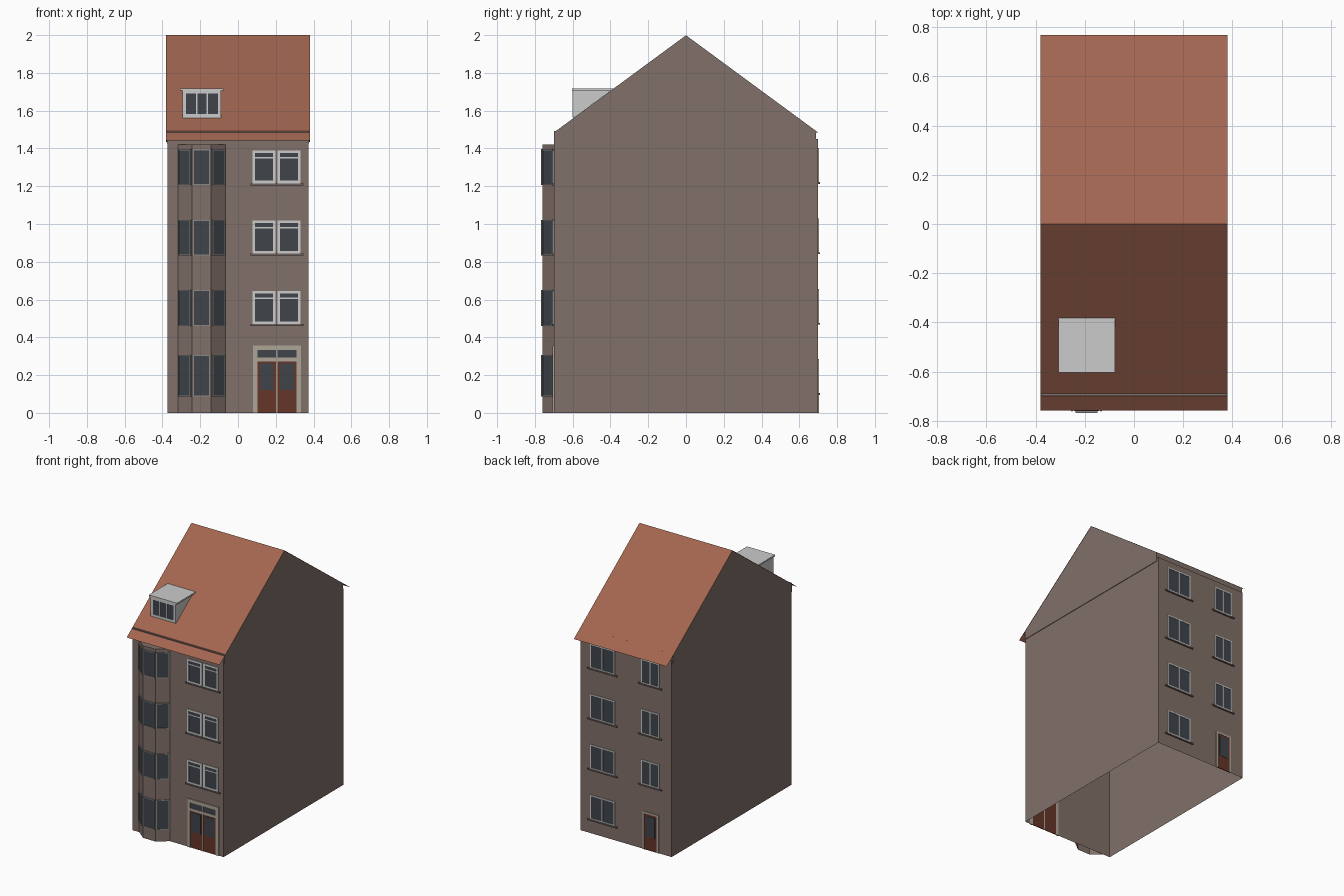
import bpy, bmesh, math
from mathutils import Matrix, Vector

if "Cube" in bpy.data.objects:
    bpy.data.objects.remove(bpy.data.objects["Cube"])


def material(name, rgb):
    m = bpy.data.materials.new(name)
    m.diffuse_color = (*rgb, 1)
    m.use_nodes = True
    m.node_tree.nodes["Principled BSDF"].inputs["Base Color"].default_value = m.diffuse_color
    return m


WALL = material("plaster", (0.22, 0.16, 0.14))
ROOF = material("roof_tile", (0.36, 0.13, 0.08))
GLASS = material("glass", (0.05, 0.06, 0.07))
WOOD = material("door_wood", (0.13, 0.035, 0.022))
STONE = material("door_surround", (0.42, 0.38, 0.31))
FRAME = material("window_frame", (0.55, 0.55, 0.54))
BAYFRAME = material("bay_frame", (0.25, 0.25, 0.25))
SILL = material("sill", (0.16, 0.13, 0.12))


def finish(name, bm, mat=None, recalc=True):
    if recalc:
        bmesh.ops.recalc_face_normals(bm, faces=bm.faces)
    me = bpy.data.meshes.new(name)
    bm.to_mesh(me)
    bm.free()
    ob = bpy.data.objects.new(name, me)
    bpy.context.collection.objects.link(ob)
    if mat:
        me.materials.append(mat)
    return ob


def boxes(name, specs, mat, mtx=Matrix()):
    """Boxes given as (x0, x1, y0, y1, z0, z1), joined in one object."""
    bm = bmesh.new()
    for x0, x1, y0, y1, z0, z1 in specs:
        m = Matrix.Translation(((x0 + x1) / 2, (y0 + y1) / 2, (z0 + z1) / 2)) \
            @ Matrix.Diagonal((x1 - x0, y1 - y0, z1 - z0, 1))
        bmesh.ops.create_cube(bm, size=1, matrix=mtx @ m)
    return finish(name, bm, mat)


def faces(name, polys, mat):
    bm = bmesh.new()
    for p in polys:
        bm.faces.new([bm.verts.new(v) for v in p])
    bmesh.ops.remove_doubles(bm, verts=bm.verts, dist=1e-5)
    return finish(name, bm, mat, recalc=False)


def window(name, mtx, u0, u1, z0, z1, panes=1, border=0.014, bar=0.008,
           transom=None, depth=0.005, frame=FRAME):
    """Framed glazing on a wall plane: local x along the wall, -y outwards."""
    boxes(name + "_glass", [(u0 + border / 2, u1 - border / 2, -depth * 0.5, 0.002,
                             z0 + border / 2, z1 - border / 2)], GLASS, mtx)
    bars = [(u0, u0 + border, z0, z1), (u1 - border, u1, z0, z1),
            (u0 + border, u1 - border, z0, z0 + border),
            (u0 + border, u1 - border, z1 - border, z1)]
    for i in range(1, panes):
        c = u0 + border + (u1 - u0 - 2 * border) * i / panes
        bars.append((c - bar / 2, c + bar / 2, z0 + border, z1 - border))
    if transom:
        bars.append((u0 + border, u1 - border, transom - bar / 2, transom + bar / 2))
    boxes(name + "_frame", [(a, b, -depth, 0.002, c, d) for a, b, c, d in bars], frame, mtx)


HX, HY, SLOPE = 0.373, 0.70, 0.737
FRONT = Matrix.Translation((0, -HY, 0))
BACK = Matrix.Translation((0, HY, 0)) @ Matrix.Rotation(math.pi, 4, 'Z')

# walls: shell open at the bottom
c = [(-HX, -HY), (HX, -HY), (HX, HY), (-HX, HY)]
faces("walls", [[(*c[i], 0), (*c[(i + 1) % 4], 0), (*c[(i + 1) % 4], 1.45), (*c[i], 1.45)]
                for i in range(4)], WALL)

# attic band just breaking through the front slope, and gable ends
boxes("attic_band", [(-0.377, 0.377, -0.698, 0.688, 1.425, 1.493)], WALL)
gz = 2 - SLOPE * HY
faces("gables", [[(0.378, -HY, gz), (0.378, HY, gz), (0.378, 0, 1.999)],
                 [(-0.378, HY, gz), (-0.378, -HY, gz), (-0.378, 0, 1.999)]], WALL)

# thin roof slopes with overhanging eaves
RX, YF, YB = 0.38, -0.757, 0.767
faces("roof", [[(-RX, YF, 2 + SLOPE * YF), (RX, YF, 2 + SLOPE * YF), (RX, 0, 2), (-RX, 0, 2)],
               [(RX, YB, 2 - SLOPE * YB), (-RX, YB, 2 - SLOPE * YB), (-RX, 0, 2), (RX, 0, 2)]], ROOF)

# dormer
dy, dz = -0.595, 1.707
tri = [(dy, 2 + SLOPE * dy), (dy, dz), ((dz - 2) / SLOPE, dz)]
bm = bmesh.new()
f = bm.faces.new([bm.verts.new((-0.293, y, z)) for y, z in tri])
ext = bmesh.ops.extrude_face_region(bm, geom=[f])["geom"]
bmesh.ops.translate(bm, vec=(0.203, 0, 0), verts=[v for v in ext if isinstance(v, bmesh.types.BMVert)])
finish("dormer_body", bm, FRAME)
boxes("dormer_roof", [(-0.307, -0.077, -0.603, -0.375, dz, 1.718)], None)
window("dormer_window", Matrix.Translation((0, dy, 0)), -0.293, -0.09, 1.566, dz, 3, 0.017)

# bay: three facets and a flat top
bay = [(-0.318, -HY), (-0.243, -0.76), (-0.143, -0.76), (-0.066, -HY)]
faces("bay", [[(*a, 0), (*b, 0), (*b, 1.42), (*a, 1.42)] for a, b in zip(bay, bay[1:])]
      + [[(*p, 1.42) for p in bay]], WALL)
for k, (a, b) in enumerate(zip(bay, bay[1:])):
    d = Vector(b) - Vector(a)
    m = Matrix.Translation((*a, 0)) @ Matrix.Rotation(math.atan2(d.y, d.x), 4, 'Z')
    for n, (z0, z1) in enumerate([(0.087, 0.307), (0.46, 0.65), (0.832, 1.022), (1.207, 1.396)]):
        window(f"bay_window_{n}_{k}", m, 0.005, d.length - 0.005, z0, z1, border=0.006,
               depth=0.007, frame=BAYFRAME)

# front paired windows with sills
for n, z in enumerate([0.47, 0.843, 1.215]):
    for k, u in enumerate([0.077, 0.209]):
        window(f"front_window_{n}_{k}", FRONT, u, u + 0.122, z, z + 0.175, transom=z + 0.137)
    boxes(f"front_sill_{n}", [(0.066, 0.346, -0.01, 0.002, z - 0.01, z)], SILL, FRONT)

# front double door with fanlight
boxes("front_door_surround", [(0.08, 0.103, -0.006, 0.002, 0, 0.358), (0.309, 0.333, -0.006, 0.002, 0, 0.358),
                              (0.103, 0.309, -0.006, 0.002, 0.333, 0.358),
                              (0.103, 0.309, -0.006, 0.002, 0.273, 0.292),
                              (0.202, 0.209, -0.006, 0.002, 0, 0.333)], STONE, FRONT)
boxes("front_door_leaves", [(0.103, 0.203, -0.003, 0.002, 0, 0.274), (0.208, 0.309, -0.003, 0.002, 0, 0.274)],
      WOOD, FRONT)
boxes("front_door_glass", [(0.116, 0.188, -0.005, 0, 0.12, 0.262), (0.222, 0.296, -0.005, 0, 0.12, 0.262),
                           (0.102, 0.31, -0.003, 0, 0.29, 0.335)], GLASS, FRONT)

# back windows (local x is mirrored on the back wall)
for n, z in enumerate([0.105, 0.477, 0.85, 1.222]):
    spans = [(-0.292, -0.09)] + ([(0.124, 0.274)] if n else [])
    for k, (u0, u1) in enumerate(spans):
        window(f"back_window_{n}_{k}", BACK, u0, u1, z, z + 0.18, 2, border=0.009)
        boxes(f"back_sill_{n}_{k}", [(u0 - 0.02, u1 + 0.02, -0.01, 0.002, z - 0.01, z)], SILL, BACK)

# back door
boxes("back_door_surround", [(0.138, 0.152, -0.005, 0.002, 0, 0.28), (0.254, 0.268, -0.005, 0.002, 0, 0.28),
                             (0.152, 0.254, -0.005, 0.002, 0.266, 0.28)], STONE, BACK)
boxes("back_door", [(0.151, 0.255, -0.003, 0.002, 0, 0.267)], WOOD, BACK)
boxes("back_door_glass", [(0.168, 0.238, -0.005, 0, 0.1, 0.25)], GLASS, BACK)
